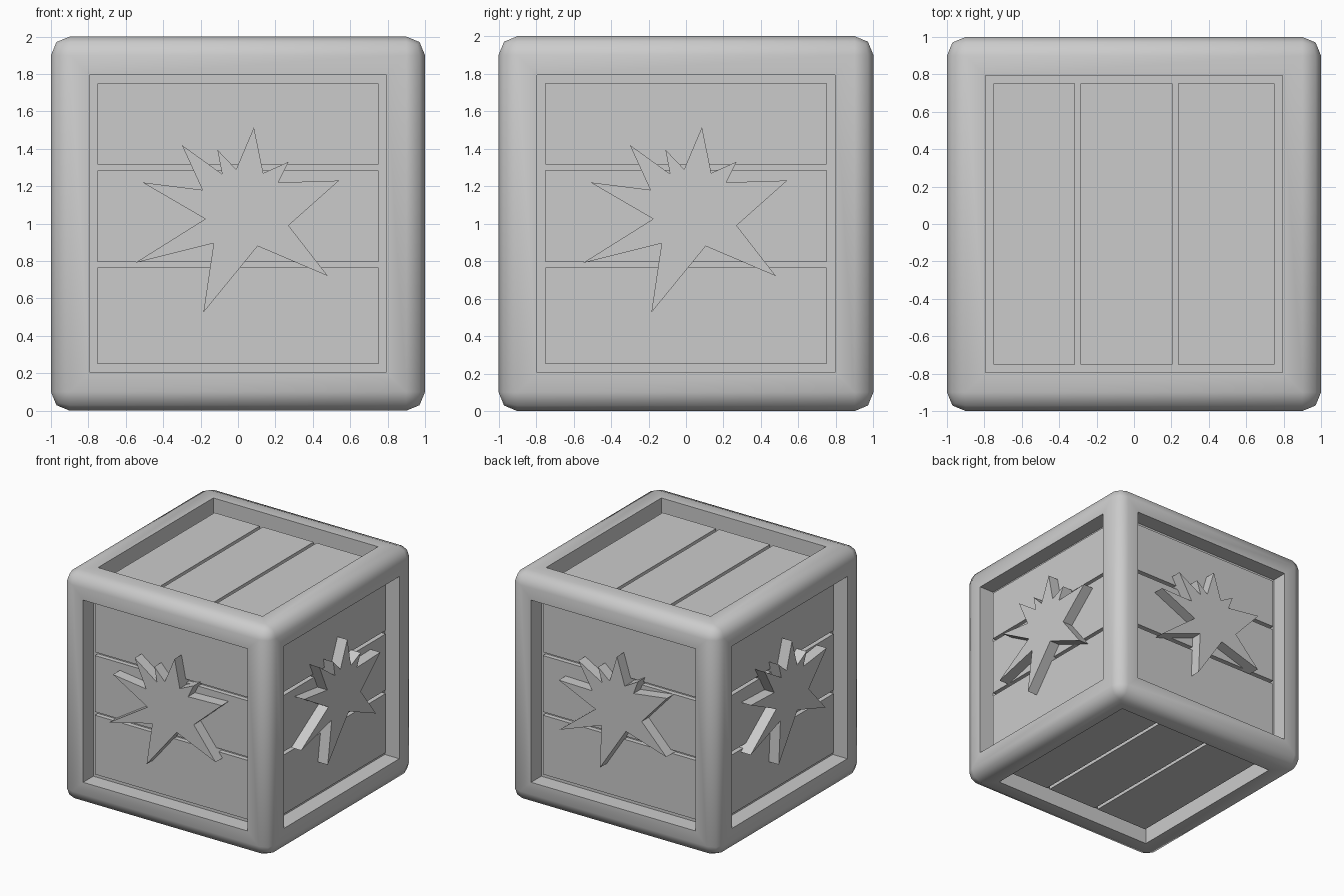
import bpy, bmesh
from math import radians
from mathutils import Matrix

if "Cube" in bpy.data.objects:
    bpy.data.objects.remove(bpy.data.objects["Cube"])

CENTRE = Matrix.Translation((0, 0, 1))
FLOOR, PANEL, OUTER = 0.86, 0.90, 0.995   # distances from the crate centre
HALF = 0.75                               # half width of the recesses


def finish(name, bm, matrix):
    bm.transform(matrix)
    bmesh.ops.recalc_face_normals(bm, faces=bm.faces)
    mesh = bpy.data.meshes.new(name)
    bm.to_mesh(mesh)
    bm.free()
    obj = bpy.data.objects.new(name, mesh)
    bpy.context.collection.objects.link(obj)
    return obj


def rot(deg, axis):
    return Matrix.Rotation(radians(deg), 4, axis)


# Rounded frame with a square recess in every face
bm = bmesh.new()
bmesh.ops.create_cube(bm, size=2)
bmesh.ops.bevel(bm, geom=bm.edges[:], offset=0.1, segments=2, profile=0.5,
                affect='EDGES')
sides = sorted(bm.faces, key=lambda f: f.calc_area())[-6:]
bmesh.ops.inset_individual(bm, faces=sides, thickness=0.9 - HALF, depth=0)
for f in sides:
    n = f.normal.copy()
    new = bmesh.ops.extrude_discrete_faces(bm, faces=[f])["faces"][0]
    bmesh.ops.translate(bm, verts=new.verts[:], vec=n * (FLOOR - 1))
frame = finish("crate_frame", bm, CENTRE)
bpy.context.view_layer.objects.active = frame
frame.select_set(True)
bpy.ops.object.shade_smooth_by_angle(angle=radians(50))


# Three planks separated by narrow grooves
def planks(name, matrix):
    bm = bmesh.new()
    for lo, hi in ((-HALF, -0.235), (-0.205, 0.285), (0.315, HALF)):
        m = (Matrix.Translation((0, (lo + hi) / 2, (FLOOR + PANEL) / 2))
             @ Matrix.Diagonal((2 * HALF, hi - lo, PANEL - FLOOR, 1)))
        bmesh.ops.create_cube(bm, size=1, matrix=m)
    finish(name, bm, matrix)


# Raised jagged burst
BURST = [(0.085, 0.515), (0.135, 0.27), (0.27, 0.33), (0.215, 0.22),
         (0.54, 0.23), (0.27, -0.01), (0.48, -0.28), (0.105, -0.12),
         (-0.185, -0.475), (-0.13, -0.105), (-0.55, -0.21), (-0.175, 0.025),
         (-0.51, 0.22), (-0.19, 0.18), (-0.30, 0.42), (-0.085, 0.265),
         (-0.11, 0.395), (-0.01, 0.29)]


def burst(name, matrix):
    bm = bmesh.new()
    face = bm.faces.new([bm.verts.new((x, y, FLOOR)) for x, y in BURST])
    top = bmesh.ops.extrude_face_region(bm, geom=[face])["geom"]
    bmesh.ops.translate(bm, vec=(0, 0, OUTER - FLOOR),
                        verts=[v for v in top if isinstance(v, bmesh.types.BMVert)])
    bmesh.ops.triangulate(bm, faces=[f for f in bm.faces if len(f.verts) > 4])
    finish(name, bm, matrix)


# Four sides, the rear two bursts being slightly turned
for side, turn, tilt in (("front", 0, 0), ("right", 90, 0),
                         ("back", 180, 6), ("left", 270, 5)):
    m = CENTRE @ rot(turn, 'Z') @ rot(90, 'X')
    planks(side + "_planks", m)
    burst(side + "_burst", m @ rot(tilt, 'Z'))

# Lid and base
planks("top_planks", CENTRE @ rot(90, 'Z'))
planks("bottom_planks", CENTRE @ rot(180, 'Y') @ rot(90, 'Z'))
